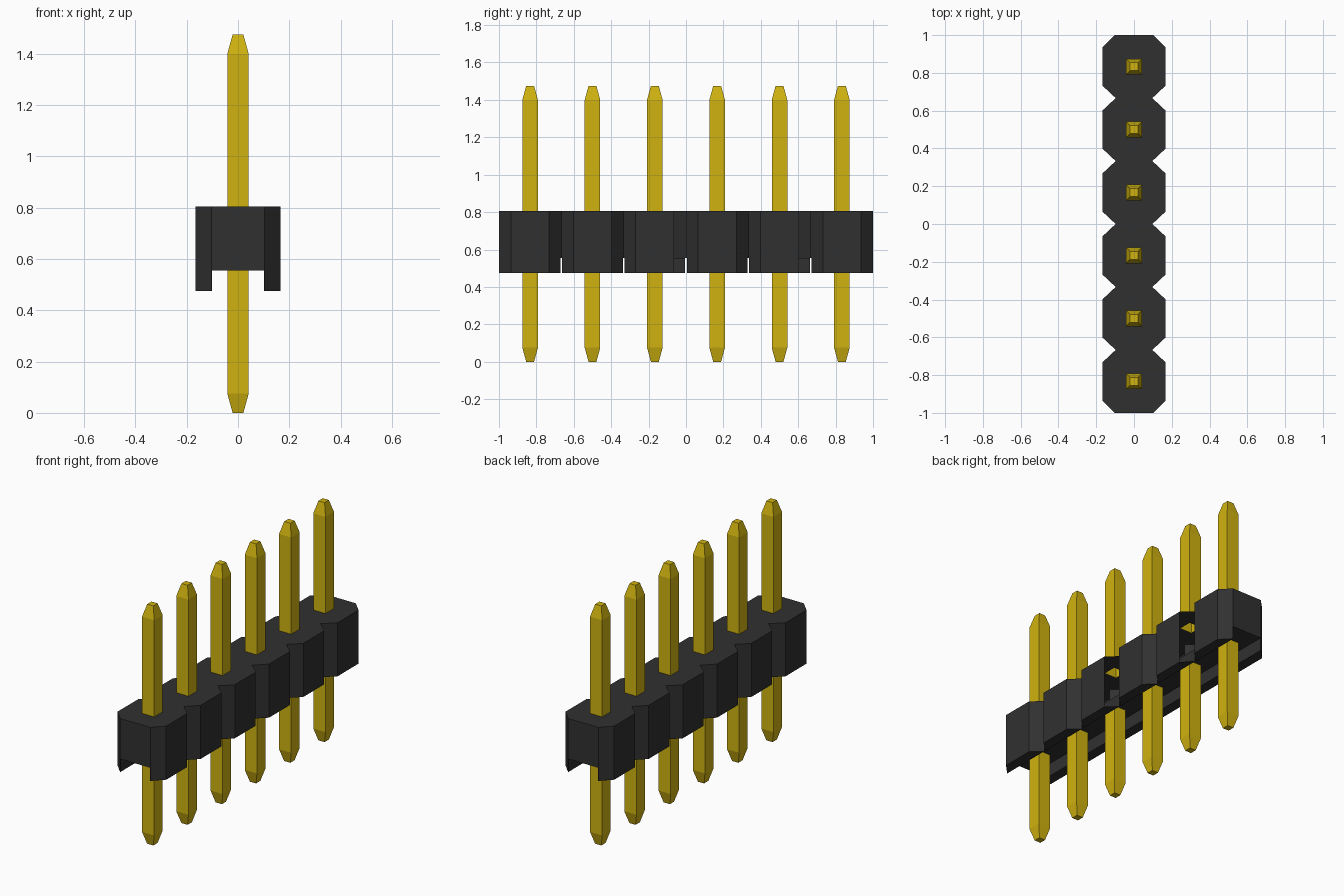
import bpy, bmesh

cube = bpy.data.objects.get("Cube")
if cube:
    bpy.data.objects.remove(cube, do_unlink=True)

COUNT, PITCH = 6, 1 / 3
HALF_X, CORNER_X, NOTCH_X, CHANNEL_X = 0.166, 0.103, 0.097, 0.102
Z_BOTTOM, Z_CHANNEL, Z_TOP = 0.475, 0.556, 0.805
PIN, TIP = 0.0415, 0.021
PIN_Y = [(i - (COUNT - 1) / 2) * PITCH for i in range(COUNT)]


def material(name, rgb):
    m = bpy.data.materials.new(name)
    m.use_nodes = True
    m.diffuse_color = (*rgb, 1)
    m.node_tree.nodes["Principled BSDF"].inputs["Base Color"].default_value = (*rgb, 1)
    return m


black = material("black plastic", (0.03, 0.03, 0.03))
gold = material("gold metal", (0.63, 0.45, 0.005))


def loft(bm, rings, start_cap=True, end_cap=True):
    """Join rings of points (counter-clockwise, bottom to top) into a skin."""
    rows = [[bm.verts.new(p) for p in ring] for ring in rings]
    n = len(rows[0])
    for a, b in zip(rows, rows[1:]):
        for i in range(n):
            j = (i + 1) % n
            bm.faces.new((a[i], a[j], b[j], b[i]))
    if start_cap:
        bm.faces.new(rows[0][::-1])
    if end_cap:
        bm.faces.new(rows[-1])


def rect(hx, hy, z, y=0):
    return [(-hx, y - hy, z), (hx, y - hy, z), (hx, y + hy, z), (-hx, y + hy, z)]


def make_object(name, bm, mat):
    me = bpy.data.meshes.new(name)
    bm.to_mesh(me)
    bm.free()
    me.materials.append(mat)
    ob = bpy.data.objects.new(name, me)
    bpy.context.collection.objects.link(ob)
    return ob


# Housing outline: a row of octagons, with narrow necks between neighbours
side = [(CORNER_X, -1)]
for i, y in enumerate(PIN_Y):
    side += [(HALF_X, y - 0.102), (HALF_X, y + 0.102)]
    if i < COUNT - 1:
        side.append((NOTCH_X, y + PITCH / 2))
side.append((CORNER_X, 1))
outline = side + [(-x, y) for x, y in reversed(side)]
bm = bmesh.new()
loft(bm, [[(x, y, z) for x, y in outline] for z in (Z_BOTTOM, Z_TOP)])
housing = make_object("housing", bm, black)

# Cutters: the channel underneath and the square pin openings
cutters = []
bm = bmesh.new()
loft(bm, [rect(CHANNEL_X, 1.2, 0.3), rect(CHANNEL_X, 1.2, Z_CHANNEL)])
cutters.append(make_object("channel_cutter", bm, black))
bm = bmesh.new()
for y in PIN_Y:
    loft(bm, [rect(PIN, PIN, 0.4, y), rect(PIN, PIN, 1.0, y)])
cutters.append(make_object("pin_hole_cutter", bm, black))
for cutter in cutters:
    cutter.hide_render = True
    mod = housing.modifiers.new(cutter.name, 'BOOLEAN')
    mod.operation, mod.solver, mod.object = 'DIFFERENCE', 'EXACT', cutter
bpy.context.view_layer.update()
cut = bpy.data.meshes.new_from_object(
    housing.evaluated_get(bpy.context.evaluated_depsgraph_get()))
housing.modifiers.clear()
housing.data = cut
for cutter in cutters:
    bpy.data.objects.remove(cutter, do_unlink=True)


# Open shell: no walls round the pins, and two open notch faces on the left
def is_open(face):
    c, n = face.calc_center_median(), face.normal
    pin_wall = abs(n.z) < 0.1 and abs(c.x) < 0.05 and abs(c.y) < 0.95
    notch = n.x > 0.5 and n.y > 0.5 and (-0.08 < c.y < 0.01 or 0.59 < c.y < 0.68)
    return pin_wall or notch


bm = bmesh.new()
bm.from_mesh(cut)
bm.normal_update()
bmesh.ops.delete(bm, geom=[f for f in bm.faces if is_open(f)], context='FACES')
bm.to_mesh(cut)
bm.free()

# Pins: tapered square posts above and below the housing
for i, y in enumerate(PIN_Y, 1):
    bm = bmesh.new()
    loft(bm, [rect(TIP, TIP, 0, y), rect(PIN, PIN, 0.075, y),
              rect(PIN, PIN, Z_CHANNEL, y)], end_cap=False)
    loft(bm, [rect(PIN, PIN, Z_TOP, y), rect(PIN, PIN, 1.40, y),
              rect(TIP, TIP, 1.475, y)], start_cap=False)
    make_object(f"pin_{i}", bm, gold)
